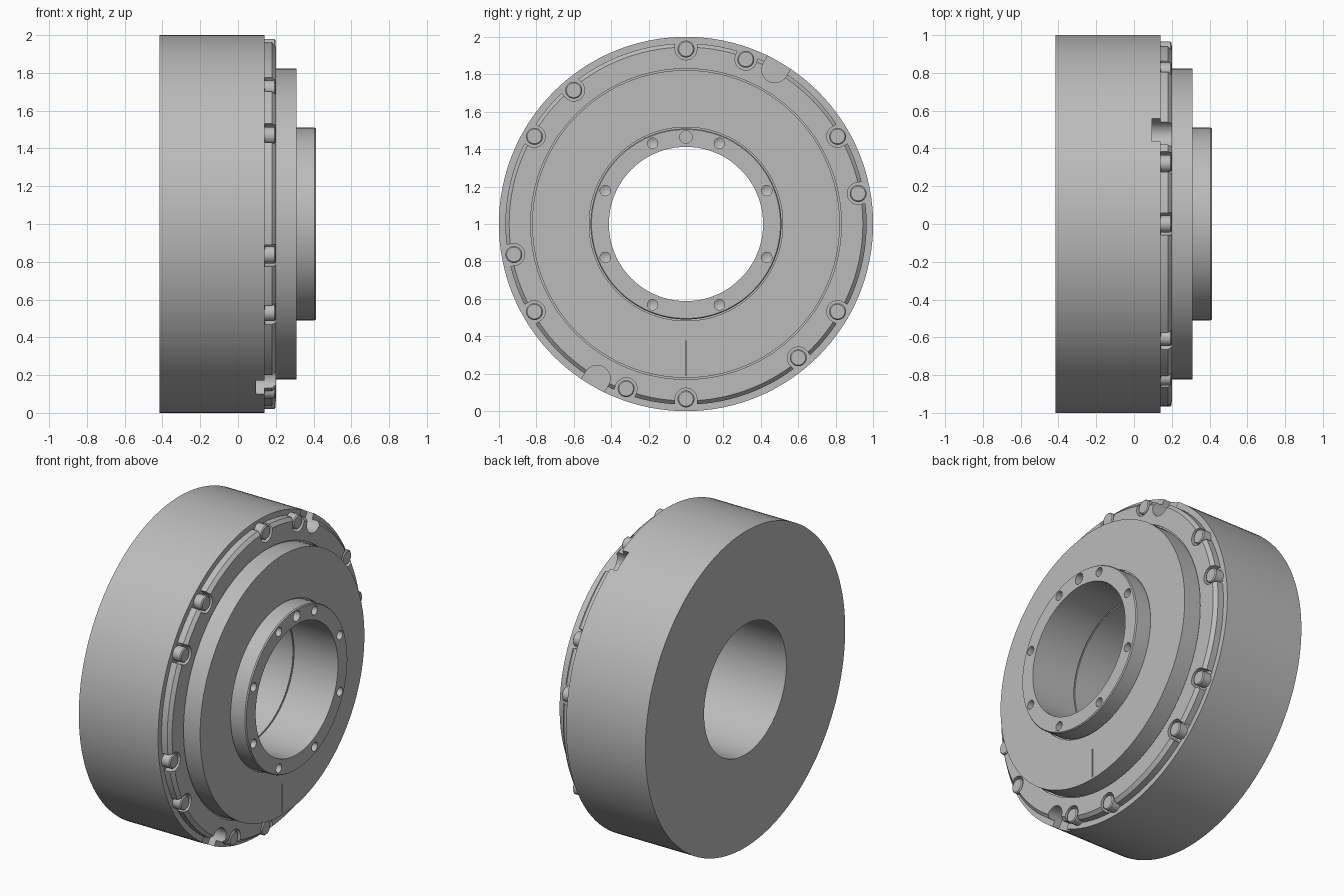
import bpy, bmesh, math
from mathutils import Vector

cube = bpy.data.objects.get("Cube")
if cube:
    bpy.data.objects.remove(cube)

# One plain grey metal
GREY = (0.5, 0.5, 0.5, 1)
metal = bpy.data.materials.new("grey metal")
metal.use_nodes = True
metal.diffuse_color = GREY
metal.node_tree.nodes["Principled BSDF"].inputs["Base Color"].default_value = GREY

AXIS_Z = 1.0


def revolve(bm, profile, y=0, z=0, n=32, closed=False):
    """Turn (x, radius) points around an axis parallel to x."""
    rings = []
    for i in range(n):
        a = math.tau * i / n
        rings.append([bm.verts.new((x, y + r * math.cos(a), AXIS_Z + z + r * math.sin(a)))
                      for x, r in profile])
    count = len(profile) if closed else len(profile) - 1
    made = [v for ring in rings for v in ring]
    for i in range(n):
        a, b = rings[i], rings[(i + 1) % n]
        for j in range(count):
            k = (j + 1) % len(profile)
            bm.faces.new((a[j], a[k], b[k], b[j]))
    bmesh.ops.remove_doubles(bm, verts=made, dist=1e-6)


def slot(bm, y, z, r, x0, x1, n=20):
    """U-shaped prism: round towards the axis, open outwards."""
    out = Vector((y, z)).normalized()
    side = Vector((-out.y, out.x))
    c = Vector((y, z))
    pts = [c + out * 0.2 + side * r]
    for i in range(n + 1):
        a = math.pi * i / n
        pts.append(c + side * r * math.cos(a) - out * r * math.sin(a))
    pts.append(c + out * 0.2 - side * r)
    low = [bm.verts.new((x0, p.x, AXIS_Z + p.y)) for p in pts]
    high = [bm.verts.new((x1, p.x, AXIS_Z + p.y)) for p in pts]
    bm.faces.new(low)
    bm.faces.new(high)
    for i in range(len(pts)):
        j = (i + 1) % len(pts)
        bm.faces.new((low[i], low[j], high[j], high[i]))


def finish(bm, name):
    bmesh.ops.recalc_face_normals(bm, faces=bm.faces)
    mesh = bpy.data.meshes.new(name)
    bm.to_mesh(mesh)
    bm.free()
    ob = bpy.data.objects.new(name, mesh)
    mesh.materials.append(metal)
    bpy.context.collection.objects.link(ob)
    return ob


def activate(ob):
    bpy.ops.object.select_all(action="DESELECT")
    ob.select_set(True)
    bpy.context.view_layer.objects.active = ob


# Housing: drum, chamfered flange, raised disc, hub and through bore
BACK, DRUM, FLANGE, DISC, HUB = -0.415, 0.14, 0.2, 0.31, 0.412
BORE = 0.412
bm = bmesh.new()
revolve(bm, [
    (BACK, BORE), (BACK, 1), (DRUM, 1), (DRUM, 0.965), (0.18, 0.965), (FLANGE, 0.945),
    (FLANGE, 0.83), (0.19, 0.83), (0.19, 0.822), (DISC, 0.822),
    (DISC, 0.517), (0.3, 0.517), (0.3, 0.51), (0.405, 0.51), (HUB, 0.505),
    (HUB, BORE), (0.104, BORE), (0.104, 0.42), (0.096, 0.42), (0.096, BORE),
], n=128, closed=True)
housing = finish(bm, "housing")

# Bolt positions (y, height above axis)
half = [(0, 0.935), (0.32, 0.88), (0.81, 0.468), (0.92, 0.163), (0.81, -0.468), (0.6, -0.715)]
bolts = half + [(-y, -z) for y, z in half]

# Cutters: bolt pockets, two pry notches, hub holes, index mark
bm = bmesh.new()
for y, z in bolts:
    slot(bm, y, z, 0.058, DRUM + 0.002, 0.25)
for s in (1, -1):
    slot(bm, 0.475 * s, 0.825 * s, 0.07, 0.095, 0.25)
for i in range(8):
    a = math.tau * (i + 0.5) / 8
    revolve(bm, [(0.45, 0), (0.45, 0.028), (0.34, 0.028), (0.325, 0)],
            0.467 * math.cos(a), 0.467 * math.sin(a), 20)
revolve(bm, [(0.45, 0), (0.45, 0.034), (0.35, 0.034), (0.35, 0)], 0, 0.465, 24)
mark = bmesh.ops.create_cube(bm, size=1)["verts"]
bmesh.ops.scale(bm, verts=mark, vec=(0.04, 0.008, 0.185))
bmesh.ops.translate(bm, verts=mark, vec=(DISC + 0.008, 0, 0.283))
cutter = finish(bm, "cutter")
cutter.hide_render = True

cut = housing.modifiers.new("cuts", "BOOLEAN")
cut.operation = "DIFFERENCE"
cut.solver = "EXACT"
cut.object = cutter
activate(housing)
bpy.ops.object.modifier_apply(modifier=cut.name)
bpy.data.objects.remove(cutter)
bpy.ops.object.shade_smooth_by_angle(angle=math.radians(25))

# Bolt heads with a fine chamfer
for i, (y, z) in enumerate(bolts):
    bm = bmesh.new()
    revolve(bm, [(0.13, 0), (0.13, 0.045), (0.192, 0.045), (0.198, 0.039), (0.198, 0)], y, z, 32)
    bolt = finish(bm, f"bolt_{i + 1}")
    activate(bolt)
    bpy.ops.object.shade_smooth_by_angle(angle=math.radians(25))
